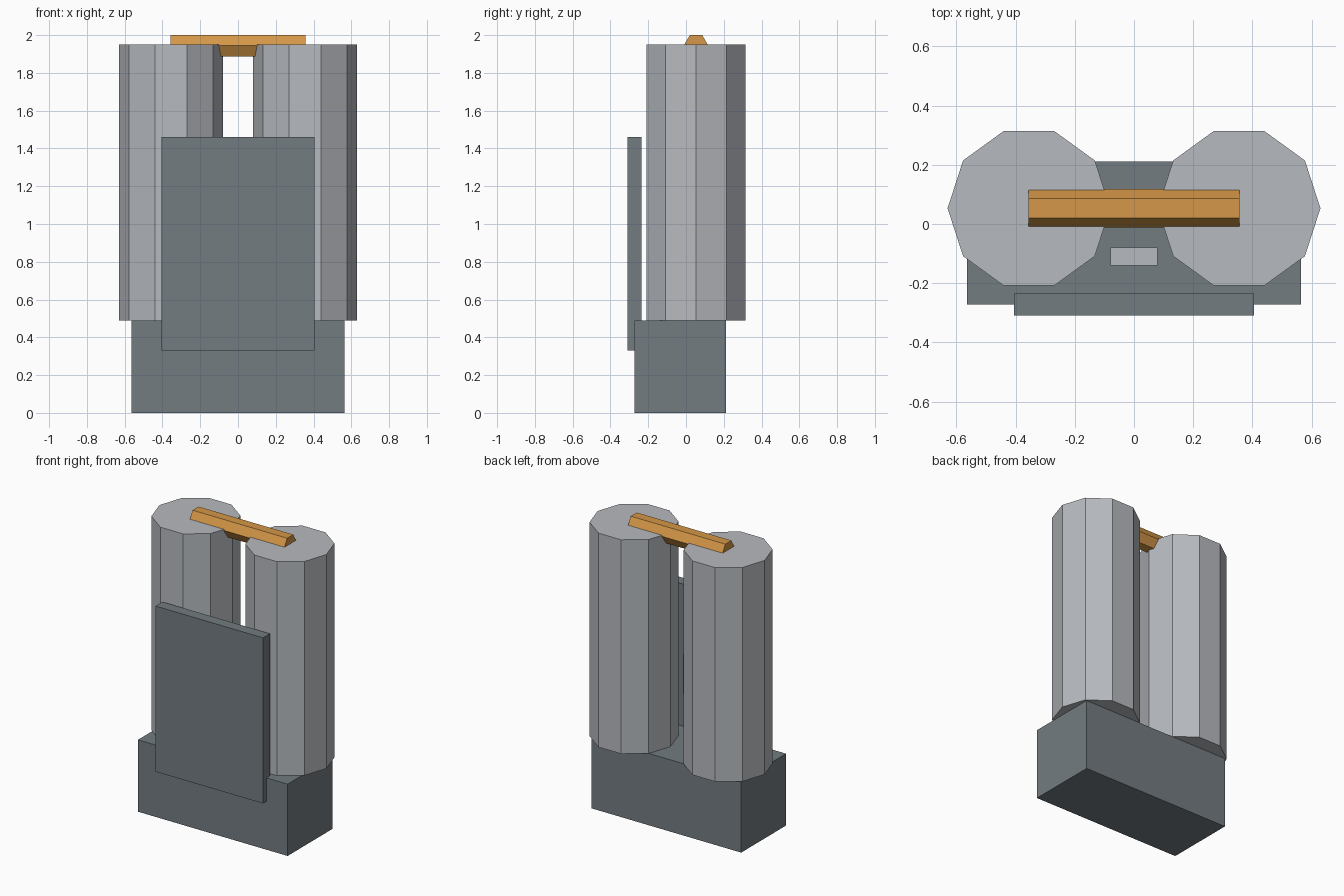
import bpy
import bmesh
import math

if "Cube" in bpy.data.objects:
    bpy.data.objects.remove(bpy.data.objects["Cube"])


def material(name, rgb):
    m = bpy.data.materials.new(name)
    m.diffuse_color = (*rgb, 1.0)
    m.use_nodes = True
    m.node_tree.nodes["Principled BSDF"].inputs["Base Color"].default_value = m.diffuse_color
    return m


SLATE = material("slate_grey", (0.17, 0.20, 0.22))
STEEL = material("light_steel", (0.47, 0.49, 0.52))
ORANGE = material("warm_orange", (0.66, 0.31, 0.065))


def prism(name, base, offset, mat):
    """Extrude a closed polygon along an offset vector."""
    bm = bmesh.new()
    face = bm.faces.new([bm.verts.new(p) for p in base])
    ext = bmesh.ops.extrude_face_region(bm, geom=[face], use_keep_orig=True)
    verts = [g for g in ext["geom"] if isinstance(g, bmesh.types.BMVert)]
    bmesh.ops.translate(bm, verts=verts, vec=offset)
    bmesh.ops.recalc_face_normals(bm, faces=bm.faces)
    me = bpy.data.meshes.new(name)
    bm.to_mesh(me)
    bm.free()
    me.materials.append(mat)
    ob = bpy.data.objects.new(name, me)
    bpy.context.collection.objects.link(ob)
    return ob


def box(name, x, y0, y1, z0, z1, mat):
    base = [(-x, y0, z0), (x, y0, z0), (x, y1, z0), (-x, y1, z0)]
    return prism(name, base, (0, 0, z1 - z0), mat)


def ring(n, r):
    return [(r * math.cos(2 * math.pi * i / n), r * math.sin(2 * math.pi * i / n))
            for i in range(n)]


# Base block and front plate
box("base_block", 0.565, -0.272, 0.212, 0.0, 0.49, SLATE)
box("front_plate", 0.405, -0.31, -0.235, 0.33, 1.46, SLATE)

# Small block between plate and tanks
box("middle_block", 0.08, -0.14, -0.08, 0.80, 1.07, STEEL)

# Two ten-sided tanks
for side, label in ((-1, "left"), (1, "right")):
    base = [(side * 0.355 + a, 0.053 + b, 0.49) for a, b in ring(10, 0.275)]
    prism(label + "_tank", base, (0, 0, 1.46), STEEL)

# Hexagonal bar joining the tank tops
bar = [(-0.357, 0.053 + a, 1.944 + b) for a, b in ring(6, 0.065)]
prism("top_bar", bar, (0.714, 0, 0), ORANGE)
